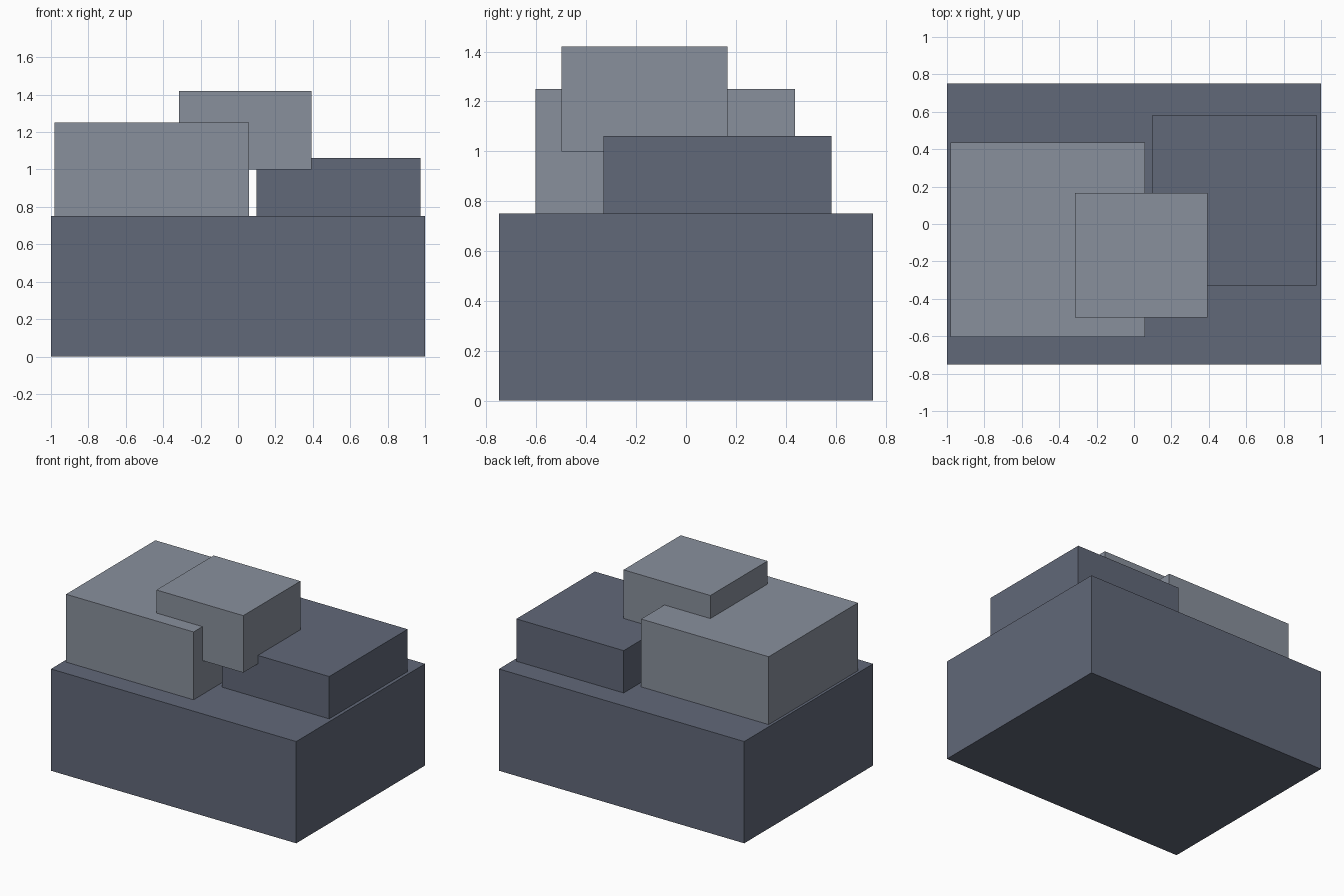
import bpy

if "Cube" in bpy.data.objects:
    bpy.data.objects.remove(bpy.data.objects["Cube"])


def material(name, rgb):
    mat = bpy.data.materials.new(name)
    mat.diffuse_color = (*rgb, 1.0)
    mat.use_nodes = True
    mat.node_tree.nodes["Principled BSDF"].inputs["Base Color"].default_value = mat.diffuse_color
    return mat


def block(name, x, y, z, mat):
    """Box spanning the given (min, max) range on each axis."""
    spans = (x, y, z)
    bpy.ops.mesh.primitive_cube_add(size=1, location=[(a + b) / 2 for a, b in spans])
    obj = bpy.context.object
    obj.name = name
    obj.scale = [b - a for a, b in spans]
    bpy.ops.object.transform_apply(location=False, rotation=False, scale=True)
    obj.data.materials.append(mat)
    return obj


dark = material("dark_slate", (0.12, 0.138, 0.19))
light = material("light_slate", (0.25, 0.28, 0.335))

# Main body
block("base_block", (-1.0, 1.0), (-0.75, 0.75), (0.0, 0.75), dark)
# Low block on the right
block("right_block", (0.10, 0.975), (-0.33, 0.583), (0.75, 1.062), dark)
# Tall block on the left
block("left_block", (-0.98, 0.06), (-0.603, 0.437), (0.75, 1.25), light)
# Upper block, sunk into the two blocks and overhanging the gap
block("upper_block", (-0.315, 0.393), (-0.5, 0.166), (1.0, 1.42), light)
